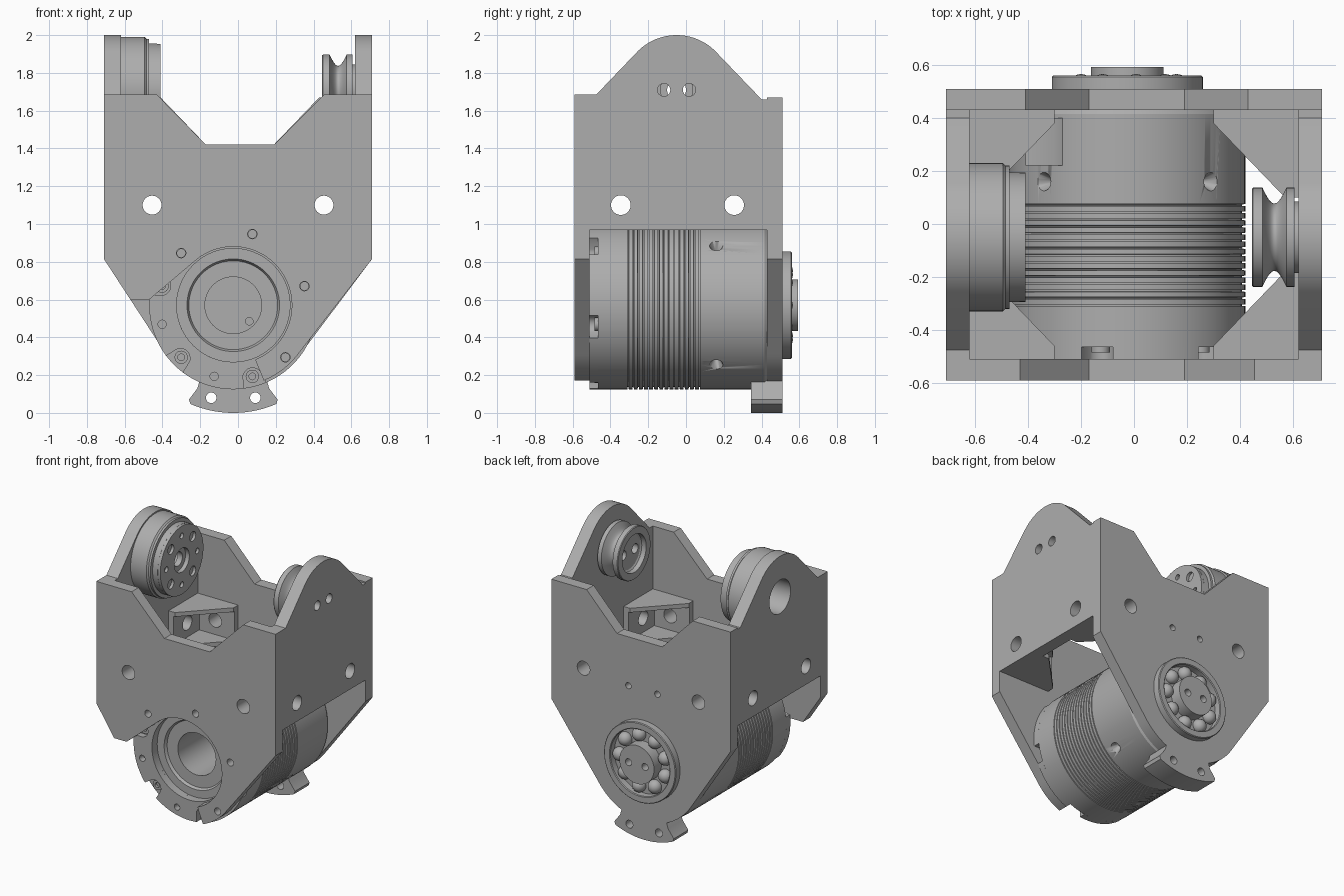
import bpy, bmesh
from math import sin, cos, pi, radians, sqrt
from mathutils import Matrix, Vector

if "Cube" in bpy.data.objects:
    bpy.data.objects.remove(bpy.data.objects["Cube"], do_unlink=True)

GREY = (0.42, 0.42, 0.42, 1)
metal = bpy.data.materials.new("plain grey metal")
metal.use_nodes = True
metal.diffuse_color = GREY
metal.node_tree.nodes["Principled BSDF"].inputs["Base Color"].default_value = GREY

# Local (a, b, depth) to model space for each facing axis
FACING = {
    "x": Matrix(((0, 0, 1, 0), (1, 0, 0, 0), (0, 1, 0, 0), (0, 0, 0, 1))),
    "y": Matrix(((1, 0, 0, 0), (0, 0, 1, 0), (0, 1, 0, 0), (0, 0, 0, 1))),
    "z": Matrix.Identity(4),
}
MX, MZ = -0.025, 0.57      # motor axis
HY, HZ = -0.05, 1.71       # upper pivot axis
FRONT, BACK = (-0.59, -0.51), (0.43, 0.51)
WALL_Y, WALL_X = (FRONT[1], BACK[0]), 0.62


def finish(name, bm):
    bmesh.ops.remove_doubles(bm, verts=bm.verts, dist=0.0002)
    bmesh.ops.recalc_face_normals(bm, faces=bm.faces)
    mesh = bpy.data.meshes.new(name)
    bm.to_mesh(mesh)
    bm.free()
    mesh.materials.append(metal)
    mesh.shade_smooth()
    mesh.set_sharp_from_angle(angle=radians(32))
    obj = bpy.data.objects.new(name, mesh)
    bpy.context.collection.objects.link(obj)
    return obj


def arc(cx, cy, r, a0, a1, n=32):
    steps = [radians(a0 + (a1 - a0) * i / n) for i in range(n + 1)]
    return [(cx + r * cos(a), cy + r * sin(a)) for a in steps]


def circle(cx, cy, r, n=40):
    return arc(cx, cy, r, 0, 360, n)[:-1]


def plate(name, axis, span, outline, holes=()):
    """Filled profile with holes, extruded along an axis over a span."""
    curve = bpy.data.curves.new(name, "CURVE")
    curve.dimensions, curve.fill_mode = "2D", "BOTH"
    curve.extrude = (span[1] - span[0]) / 2
    for loop in [outline, *holes]:
        spline = curve.splines.new("POLY")
        spline.points.add(len(loop) - 1)
        for point, (a, b) in zip(spline.points, loop):
            point.co = (a, b, 0, 1)
        spline.use_cyclic_u = True
    temp = bpy.data.objects.new(name + " profile", curve)
    bpy.context.collection.objects.link(temp)
    graph = bpy.context.evaluated_depsgraph_get()
    mesh = bpy.data.meshes.new_from_object(temp.evaluated_get(graph))
    bm = bmesh.new()
    bm.from_mesh(mesh)
    bm.transform(FACING[axis] @ Matrix.Translation((0, 0, sum(span) / 2)))
    bpy.data.objects.remove(temp)
    bpy.data.curves.remove(curve)
    bpy.data.meshes.remove(mesh)
    return finish(name, bm)


def lathe(name, axis, centre, profile, steps=72):
    """Closed (radius, depth) profile turned round an axis."""
    bm = bmesh.new()
    verts = [bm.verts.new((r, 0, d)) for r, d in profile]
    edges = [bm.edges.new((v, verts[i - 1])) for i, v in enumerate(verts)]
    bmesh.ops.spin(bm, geom=verts + edges, cent=(0, 0, 0), axis=(0, 0, 1),
                   angle=2 * pi, steps=steps, use_merge=False)
    bm.transform(FACING[axis] @ Matrix.Translation((*centre, 0)))
    return finish(name, bm)


def polar(r, degrees):
    a = radians(degrees)
    return MX + r * cos(a), MZ + r * sin(a)


# Front and back panels
def panel_top(shoulder, left, right):
    return [(0.71, 0.815), (0.71, shoulder), (right, shoulder), (0.19, 1.42),
            (-0.17, 1.42), (left, shoulder), (-0.71, shoulder), (-0.71, 0.815)]


bolts = [circle(s * 0.455, 1.1, 0.05) for s in (-1, 1)]
front_holes = [circle(*polar(0.39, a), 0.025, 20) for a in (-45, 15, 75, 135)]
front_outline = (panel_top(1.685, -0.43, 0.455) + [(-0.57, 0.6), (-0.47, 0.6)]
                 + arc(MX, MZ, 0.31, 130, -68, 60) + arc(MX, MZ, 0.43, -68, -36, 14))
plate("front_panel", "y", FRONT, front_outline, bolts + front_holes)
plate("back_panel", "y", BACK,
      panel_top(1.67, -0.41, 0.43) + arc(MX, MZ, 0.44, -147, -36, 40),
      bolts + [circle(x, 1.07, 0.022, 20) for x in (-0.13, 0.1)])

# Foot tab under the back panel
tab = [(MX + s * a, z) for s, pts in (
    (-1, ((0.15, 0.2), (0.18, 0.165), (0.19, 0.13), (0.235, 0.07))),
    (1, ((0.235, 0.07), (0.19, 0.13), (0.18, 0.165), (0.15, 0.2)))) for a, z in pts]
tab[4:4] = arc(MX, MZ, 0.57, -113.5, -66.5, 20)
plate("foot_tab", "y", (0.345, BACK[1]), tab,
      [circle(MX + s * 0.117, 0.08, 0.028, 24) for s in (-1, 1)])

# Side panels with rounded tops
side_outline = [(WALL_Y[0], 0.968), (WALL_Y[1], 0.968), (BACK[0], 1.66), (0.4, 1.66),
                *arc(HY, HZ, 0.29, 45, 135, 30), (-0.475, 1.685), (FRONT[1], 1.685)]
side_bolts = [circle(y, 1.1, 0.052) for y in (-0.345, 0.255)]
pin_holes = [circle(HY + s * 0.067, HZ, 0.034, 24) for s in (-1, 1)]
plate("left_panel", "x", (WALL_X, 0.71), side_outline, side_bolts + pin_holes)
plate("right_panel", "x", (-0.71, -WALL_X), side_outline,
      side_bolts + [circle(HY, HZ, 0.12)])

# Hollow corner brackets
for sx in (-1, 1):
    for y, sy in ((WALL_Y[0], 1), (WALL_Y[1], -1)):
        shape = [(0, 0), (0.32, 0), (0.32, 0.05), (0.05, 0.33), (0, 0.33)]
        shape = [(sx * (WALL_X - a), y + sy * b) for a, b in shape]
        for level in (0.968, 1.205):
            plate("bracket_shelf", "z", (level, level + 0.03), shape)
        x0, x1 = sorted((sx * WALL_X, sx * 0.3))
        plate("bracket_wall", "y", sorted((y, y + sy * 0.04)),
              [(x0, 0.97), (x1, 0.97), (x1, 1.23), (x0, 1.23)],
              [circle(sx * 0.455, 1.1, 0.05)])
        y0, y1 = sorted((y, y + sy * 0.33))
        plate("bracket_wall", "x", sorted((sx * WALL_X, sx * (WALL_X - 0.04))),
              [(y0, 0.97), (y1, 0.97), (y1, 1.23), (y0, 1.23)],
              [circle(-0.345 if sy > 0 else 0.255, 1.1, 0.052)])

# Motor body with cooling grooves and a stepped bore
grooves = []
for i in range(15):
    d = -0.31 + i * 0.027
    grooves += [(0.445, d), (0.432, d + 0.001), (0.432, d + 0.006), (0.445, d + 0.007)]
body = lathe("motor_body", "y", (MX, MZ), [
    (0.3, -0.465), (0.445, -0.465), *grooves, (0.445, 0.415), (0.435, 0.43),
    (0.15, 0.43), (0.15, -0.43), (0.235, -0.43), (0.245, -0.45), (0.3, -0.45)], 96)
plate("bore_floor", "y", (0.36, 0.43), circle(MX, MZ, 0.155),
      [circle(0.06, 0.485, 0.02, 20)])

# Radial screw holes in the body
bm = bmesh.new()
for k in range(4):
    spin = Matrix.Translation((MX, 0.16, MZ)) @ Matrix.Rotation(radians(45 + 90 * k), 4, "Y")
    bmesh.ops.create_cone(bm, cap_ends=True, segments=24, radius1=0.012, radius2=0.04,
                          depth=0.06, matrix=spin @ Matrix.Translation((0, 0, 0.425)))
cutter = finish("screw_hole_cutter", bm)
cutter.hide_render = True
mod = body.modifiers.new("screw holes", "BOOLEAN")
mod.operation, mod.solver, mod.object = "DIFFERENCE", "EXACT", cutter
bpy.context.view_layer.objects.active = body
bpy.ops.object.modifier_apply(modifier=mod.name)
bpy.data.objects.remove(cutter)

# Motor flange with scalloped rim and pocket screws
rim = []
for deg in range(360):
    off = 0.4 * radians((deg - 45 + 30) % 60 - 30)
    r = 0.4 - sqrt(0.055 ** 2 - off ** 2) if abs(off) < 0.055 else 0.445
    rim.append(polar(r, deg))
plate("motor_flange", "y", (-0.51, -0.465), rim, [circle(MX, MZ, 0.3, 72)]
      + [circle(*polar(0.39, 15 + 60 * k), 0.022, 20) for k in range(6)])
for k in range(6):
    spot = polar(0.39, 45 + 60 * k)
    plate("flange_screw", "y", (-0.485, -0.46), circle(*spot, 0.035, 24),
          [circle(*spot, 0.018, 12)])
plate("terminal_block", "y", (0.22, 0.4), [(-0.41, 0.75), (-0.25, 0.82), (-0.25, 0.93),
                                           (-0.3, 0.96), (-0.41, 0.96)])

# Rear bearing
lathe("bearing_ring", "y", (MX, MZ), [(0.235, 0.5), (0.285, 0.5), (0.285, 0.555),
                                      (0.28, 0.56), (0.24, 0.56), (0.235, 0.555)])
plate("bearing_shaft", "y", (0.5, 0.593), circle(MX, MZ, 0.137, 64),
      [circle(MX + s * 0.065, MZ, 0.025, 20) for s in (-1, 1)])
for k in range(9):
    x, z = polar(0.186, 40 * k)
    bm = bmesh.new()
    bmesh.ops.create_uvsphere(bm, u_segments=24, v_segments=12, radius=0.048,
                              matrix=Matrix.Translation((x, 0.518, z)))
    finish("bearing_ball", bm)

# Drive hub on the right panel
lathe("drive_hub", "x", (HY, HZ), [
    (0.12, -0.71), (0.28, -0.71), (0.28, -0.495), (0.27, -0.485), (0.27, -0.47),
    (0.245, -0.47), (0.245, -0.43), (0.12, -0.43)])
hub_holes = [circle(HY + 0.175 * cos(k * pi / 4), HZ + 0.175 * sin(k * pi / 4),
                    0.034 if k % 2 else 0.02, 20) for k in range(8)]
plate("hub_face", "x", (-0.445, -0.41), circle(HY, HZ, 0.244, 64),
      hub_holes + [circle(HY, HZ, 0.085)])
lathe("hub_core", "x", (HY, HZ), [(0.05, -0.48), (0.13, -0.48), (0.13, -0.44), (0.05, -0.44)])

# Grooved idler pulley on the left panel
groove = [(0.187 - 0.06 * sin(pi * i / 12), 0.485 + 0.09 * i / 12) for i in range(13)]
lathe("idler_pulley", "x", (HY, HZ), [
    (0.135, 0.445), (0.183, 0.445), (0.187, 0.45), *groove, (0.187, 0.605),
    (0.135, 0.605), (0.135, WALL_X), (0.12, WALL_X), (0.12, 0.49), (0.135, 0.48)])
plate("pulley_web", "x", (0.485, WALL_X), circle(HY, HZ, 0.122), pin_holes)
